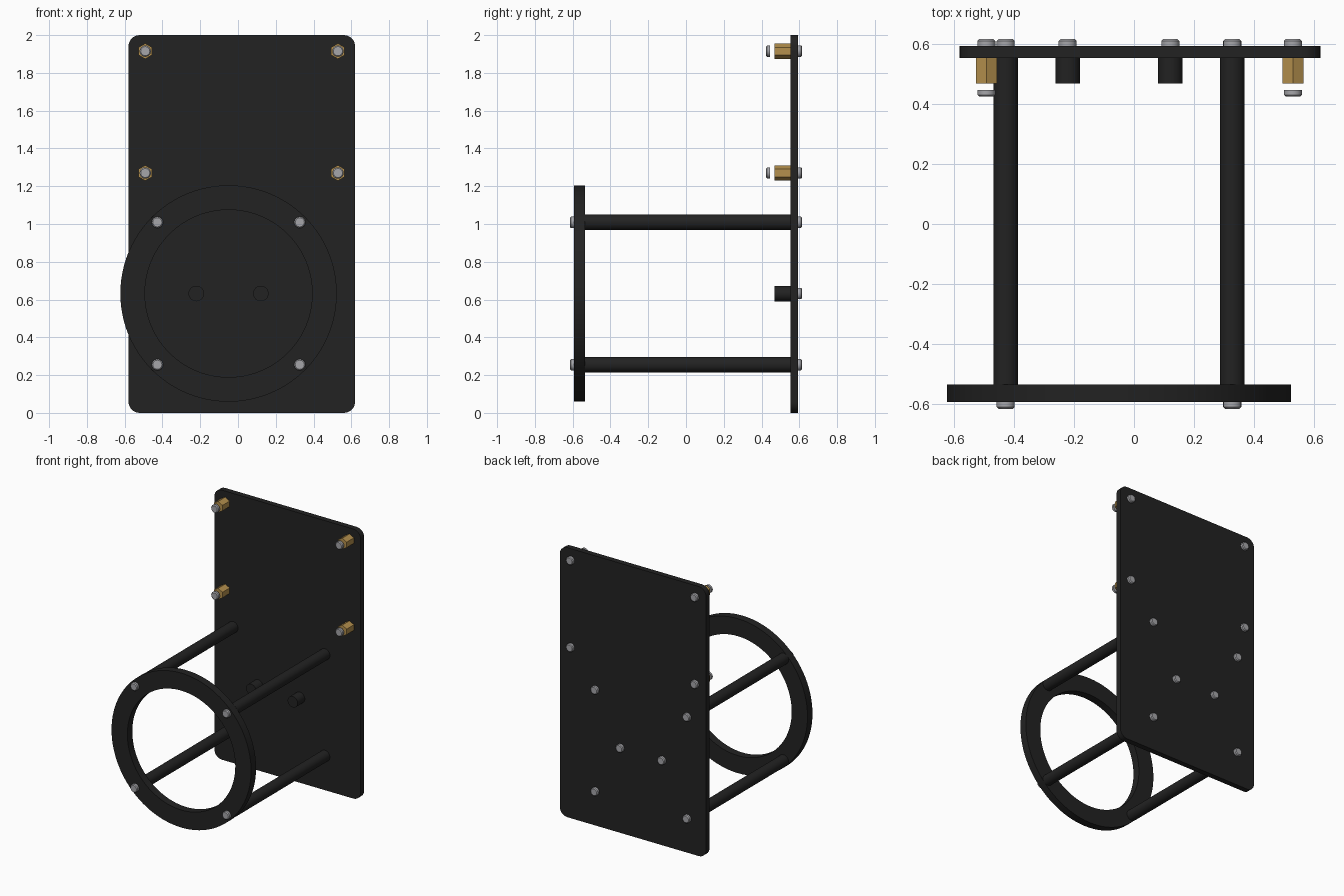
import bpy, bmesh, math
from mathutils import Matrix

if "Cube" in bpy.data.objects:
    bpy.data.objects.remove(bpy.data.objects["Cube"], do_unlink=True)


def material(name, rgb, metallic=0.0):
    m = bpy.data.materials.new(name)
    m.use_nodes = True
    m.diffuse_color = (*rgb, 1)
    m.node_tree.nodes["Principled BSDF"].inputs["Base Color"].default_value = (*rgb, 1)
    return m


BLACK = material("matte black", (0.016, 0.016, 0.016))
STEEL = material("steel grey", (0.38, 0.38, 0.40))
BRASS = material("brass", (0.46, 0.28, 0.075))


def finish(name, bm, mat, smooth=True):
    bmesh.ops.recalc_face_normals(bm, faces=bm.faces)
    mesh = bpy.data.meshes.new(name)
    bm.to_mesh(mesh)
    bm.free()
    mesh.materials.append(mat)
    ob = bpy.data.objects.new(name, mesh)
    bpy.context.collection.objects.link(ob)
    if smooth:
        bpy.ops.object.select_all(action="DESELECT")
        ob.select_set(True)
        bpy.context.view_layer.objects.active = ob
        bpy.ops.object.shade_smooth_by_angle(angle=math.radians(35))
    return ob


def lathe(name, profile, x, z, mat, sides=32, closed=False, turn=0.0, smooth=True):
    """Turn a (radius, y) profile about a y-directed axis through x, z."""
    bm = bmesh.new()
    rings = []
    for r, y in profile:
        ring = []
        for i in range(sides):
            a = turn + math.tau * i / sides
            ring.append(bm.verts.new((x + r * math.cos(a), y, z + r * math.sin(a))))
        rings.append(ring)
    pairs = list(zip(rings, rings[1:]))
    if closed:
        pairs.append((rings[-1], rings[0]))
    else:
        bm.faces.new(rings[0])
        bm.faces.new(rings[-1])
    for p, q in pairs:
        for i in range(sides):
            j = (i + 1) % sides
            bm.faces.new((p[i], p[j], q[j], q[i]))
    return finish(name, bm, mat, smooth)


def screw_head(name, x, z, y, out):
    """Chamfered round head sitting at y and pointing along out (+1 or -1)."""
    r, h, c = 0.03, 0.022, 0.006
    lathe(name, [(r, y), (r, y + out * (h - c)), (r - c, y + out * h)], x, z, STEEL, 24)


# Key depths along y
PLATE_FRONT, PLATE_BACK = 0.552, 0.593
RING_FRONT, RING_BACK = -0.593, -0.535
PEG_FRONT = 0.468
CX, CZ = -0.05, 0.632

# Back plate with rounded corners
bm = bmesh.new()
bmesh.ops.create_cube(bm, size=1, matrix=Matrix.Translation(
    (0.02, (PLATE_FRONT + PLATE_BACK) / 2, 1)) @ Matrix.Diagonal(
    (1.2, PLATE_BACK - PLATE_FRONT, 2, 1)))
corners = [e for e in bm.edges
           if abs(e.verts[0].co.y - e.verts[1].co.y) > 0.01]
bmesh.ops.bevel(bm, geom=corners, offset=0.06, segments=8, profile=0.5, affect="EDGES")
finish("back_plate", bm, BLACK)

# Front ring
lathe("front_ring", [(0.573, RING_FRONT), (0.573, RING_BACK),
                     (0.443, RING_BACK), (0.443, RING_FRONT)],
      CX, CZ, BLACK, sides=96, closed=True)

# Four rods joining ring and plate, with a screw at both ends
for side, dx in (("right", -1), ("left", 1)):
    for level, dz in (("lower", -1), ("upper", 1)):
        x, z = CX + dx * 0.377, CZ + dz * 0.377
        tag = f"{level}_{side}"
        lathe(f"rod_{tag}", [(0.041, RING_BACK), (0.041, PLATE_FRONT)], x, z, BLACK)
        screw_head(f"rod_front_screw_{tag}", x, z, RING_FRONT, -1)
        screw_head(f"rod_back_screw_{tag}", x, z, PLATE_BACK, 1)

# Two short pegs in the middle of the ring
for side, dx in (("right", -1), ("left", 1)):
    x = CX + dx * 0.171
    lathe(f"peg_{side}", [(0.041, PEG_FRONT), (0.041, PLATE_FRONT)], x, CZ, BLACK)
    screw_head(f"peg_screw_{side}", x, CZ, PLATE_BACK, 1)

# Hexagonal brass standoffs, with a screw in front and one behind the plate
for side, x in (("right", -0.491), ("left", 0.529)):
    for level, z in (("lower", 1.27), ("upper", 1.915)):
        tag = f"{level}_{side}"
        lathe(f"standoff_{tag}", [(0.041, PEG_FRONT), (0.041, PLATE_FRONT)],
              x, z, BRASS, sides=6, turn=math.pi / 2, smooth=False)
        screw_head(f"standoff_front_screw_{tag}", x, z, 0.446, -1)
        screw_head(f"standoff_back_screw_{tag}", x, z, PLATE_BACK, 1)
